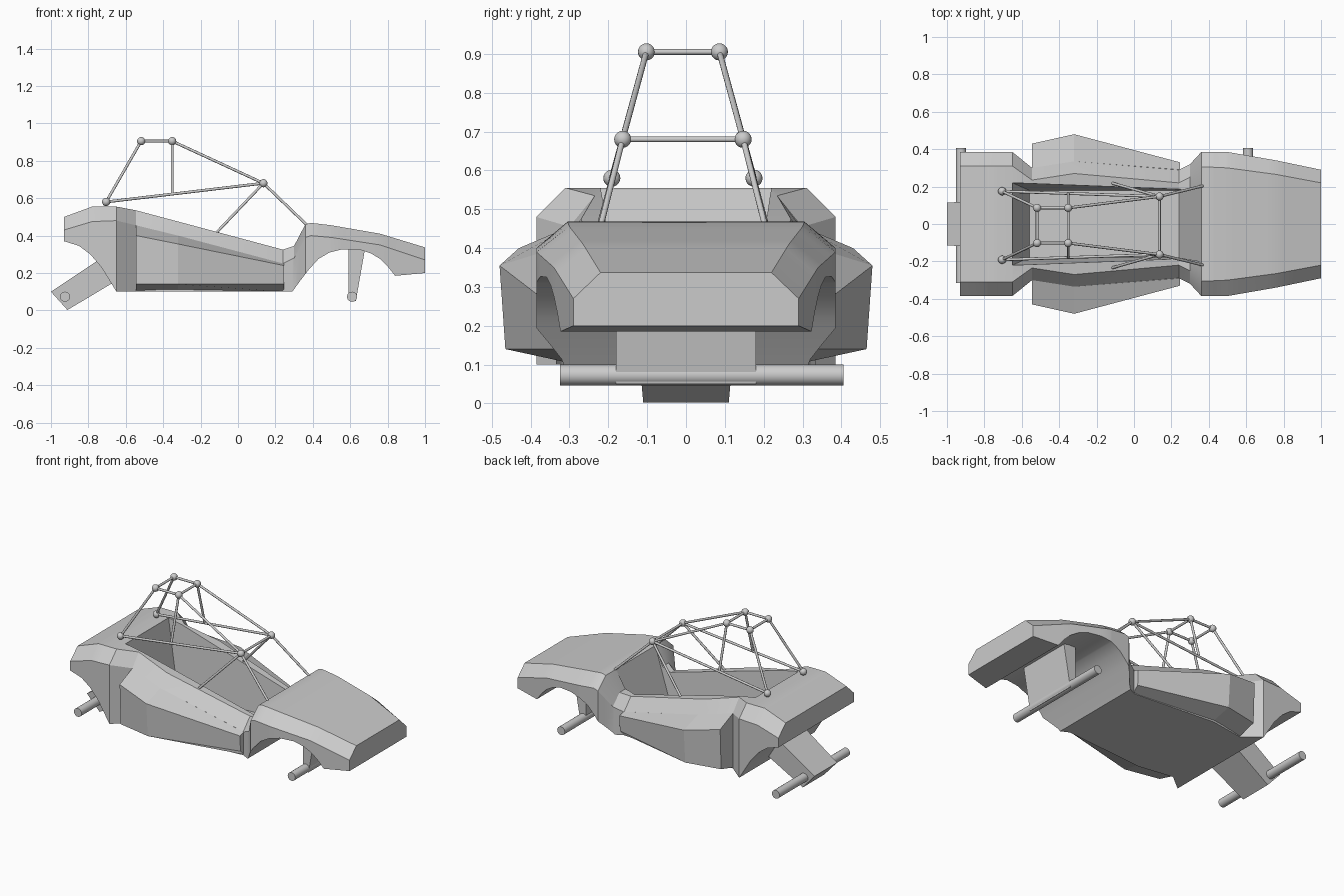
import bpy, bmesh
from mathutils import Vector

if "Cube" in bpy.data.objects:
    bpy.data.objects.remove(bpy.data.objects["Cube"])


def loft(name, rings, smooth=False):
    """Skin equal-length rings of points and cap both ends."""
    bm = bmesh.new()
    vs = [[bm.verts.new(p) for p in r] for r in rings]
    n = len(vs[0])
    for a, b in zip(vs, vs[1:]):
        for i in range(n):
            j = (i + 1) % n
            bm.faces.new((a[i], a[j], b[j], b[i]))
    bm.faces.new(vs[0])
    bm.faces.new(vs[-1])
    bmesh.ops.recalc_face_normals(bm, faces=bm.faces)
    me = bpy.data.meshes.new(name)
    bm.to_mesh(me)
    bm.free()
    ob = bpy.data.objects.new(name, me)
    bpy.context.collection.objects.link(ob)
    if smooth:
        bpy.ops.object.select_all(action='DESELECT')
        ob.select_set(True)
        bpy.context.view_layer.objects.active = ob
        bpy.ops.object.shade_smooth_by_angle(angle=0.45)
    return ob


def interp(keys, x):
    """Linear interpolation in a table whose first column is x."""
    for a, b in zip(keys, keys[1:]):
        if x <= b[0]:
            t = (x - a[0]) / (b[0] - a[0])
            return [p + (q - p) * t for p, q in zip(a[1:], b[1:])]
    return list(keys[-1][1:])


def slab(name, profile):
    """Cross-car block from (x, z, half width) points."""
    return loft(name, [[(x, s * w, z) for x, z, w in profile] for s in (-1, 1)])


def tube(name, a, b, r, sides=12):
    a, b = Vector(a), Vector(b)
    d = b - a
    bpy.ops.mesh.primitive_cylinder_add(vertices=sides, radius=r, depth=d.length, location=(a + b) / 2)
    ob = bpy.context.object
    ob.name = name
    ob.rotation_euler = d.to_track_quat('Z', 'Y').to_euler()
    bpy.ops.object.shade_smooth_by_angle(angle=0.7)


# Body shell: x, top half width, top z, shoulder half width, shoulder z
upper = [(-.93, .31, .50, .385, .43), (-.78, .31, .555, .385, .475),
         (-.65, .31, .555, .385, .48), (-.545, .235, .535, .30, .455),
         (-.32, .27, .475, .335, .40), (.24, .22, .325, .29, .25),
         (.30, .25, .345, .32, .28), (.36, .305, .46, .385, .39),
         (.39, .305, .468, .385, .40), (.50, .30, .455, .385, .39),
         (.76, .265, .41, .34, .35), (1.0, .22, .337, .29, .27)]
# Underside with both wheel arches: x, z
lower = [(-.93, .37), (-.85, .345), (-.79, .30), (-.73, .23), (-.65, .10),
         (.29, .10), (.33, .155), (.38, .22), (.43, .275), (.49, .31),
         (.56, .327), (.65, .325), (.71, .305), (.76, .275), (.80, .235),
         (.84, .185), (1.0, .20)]
rings = []
for x in sorted({k[0] for k in upper} | {k[0] for k in lower}):
    yt, zt, ys, zs = interp(upper, x)
    zb, = interp(lower, x)
    half = [(yt, zt), (ys, zs), (ys, zb)]
    rings.append([(x, y, z) for y, z in half] + [(x, -y, z) for y, z in reversed(half)])
body = loft("body_shell", rings, True)

# Cockpit opening
cutter = slab("cockpit_cutter", [(-.65, .9, .22), (-.65, .55, .22), (-.56, .13, .18),
                                 (.24, .13, .18), (.36, .46, .20), (.36, .9, .20)])
cutter.hide_render = True
mod = body.modifiers.new("cockpit", 'BOOLEAN')
mod.operation = 'DIFFERENCE'
mod.solver = 'EXACT'
mod.object = cutter
bpy.context.view_layer.objects.active = body
bpy.ops.object.modifier_apply(modifier=mod.name)
bpy.data.objects.remove(cutter)

# Side pods: x, inner y, inner z, outer y, outer z, lower outer y
pods = [(-.545, .30, .455, .43, .40, .42), (-.32, .335, .40, .48, .355, .465),
        (.245, .29, .25, .33, .24, .325)]
for s, side in ((-1, "right"), (1, "left")):
    loft(f"side_pod_{side}", [[(x, s * y, z) for y, z in
         ((.26, zi - .02), (yi, zi), (yo, zo), (yl, .14), (.28, .10))]
         for x, yi, zi, yo, zo, yl in pods])

# Axle mounts and axles
slab("front_axle_mount", [(.59, .335, .18), (.68, .335, .18), (.63, .05, .18), (.59, .06, .18)])
slab("rear_gearbox", [(-1.0, .10, .115), (-.912, .002, .11), (-.64, .165, .125), (-.70, .30, .125)])
tube("front_axle", (.61, -.325, .073), (.61, .405, .073), .027, 24)
tube("rear_axle", (-.925, -.315, .073), (-.925, .405, .073), .027, 24)

# Roll cage: x, half width, z
nodes = {'rear_foot': (-.705, .183, .58), 'roof_rear': (-.518, .094, .905),
         'roof_front': (-.352, .094, .905), 'screen': (.136, .155, .68),
         'hood': (.37, .212, .455), 'sill': (-.13, .23, .40), 'rail': (-.352, .171, .622)}
bars = [('rear_foot', 'roof_rear'), ('roof_rear', 'roof_front'), ('roof_front', 'screen'),
        ('rear_foot', 'screen'), ('roof_front', 'rail'), ('screen', 'hood'), ('screen', 'sill')]
OFF = -.008


def node(n, s):
    x, y, z = nodes[n]
    return (x, s * y + OFF, z)


for s in (-1, 1):
    for a, b in bars:
        tube("cage_bar", node(a, s), node(b, s), .0075)
    for n in ('rear_foot', 'roof_rear', 'roof_front', 'screen'):
        bpy.ops.mesh.primitive_uv_sphere_add(segments=16, ring_count=10, radius=.022, location=node(n, s))
        bpy.context.object.name = "cage_joint"
        bpy.ops.object.shade_smooth()
for n in ('roof_rear', 'roof_front', 'screen'):
    tube("cage_cross_bar", node(n, -1), node(n, 1), .0075)
